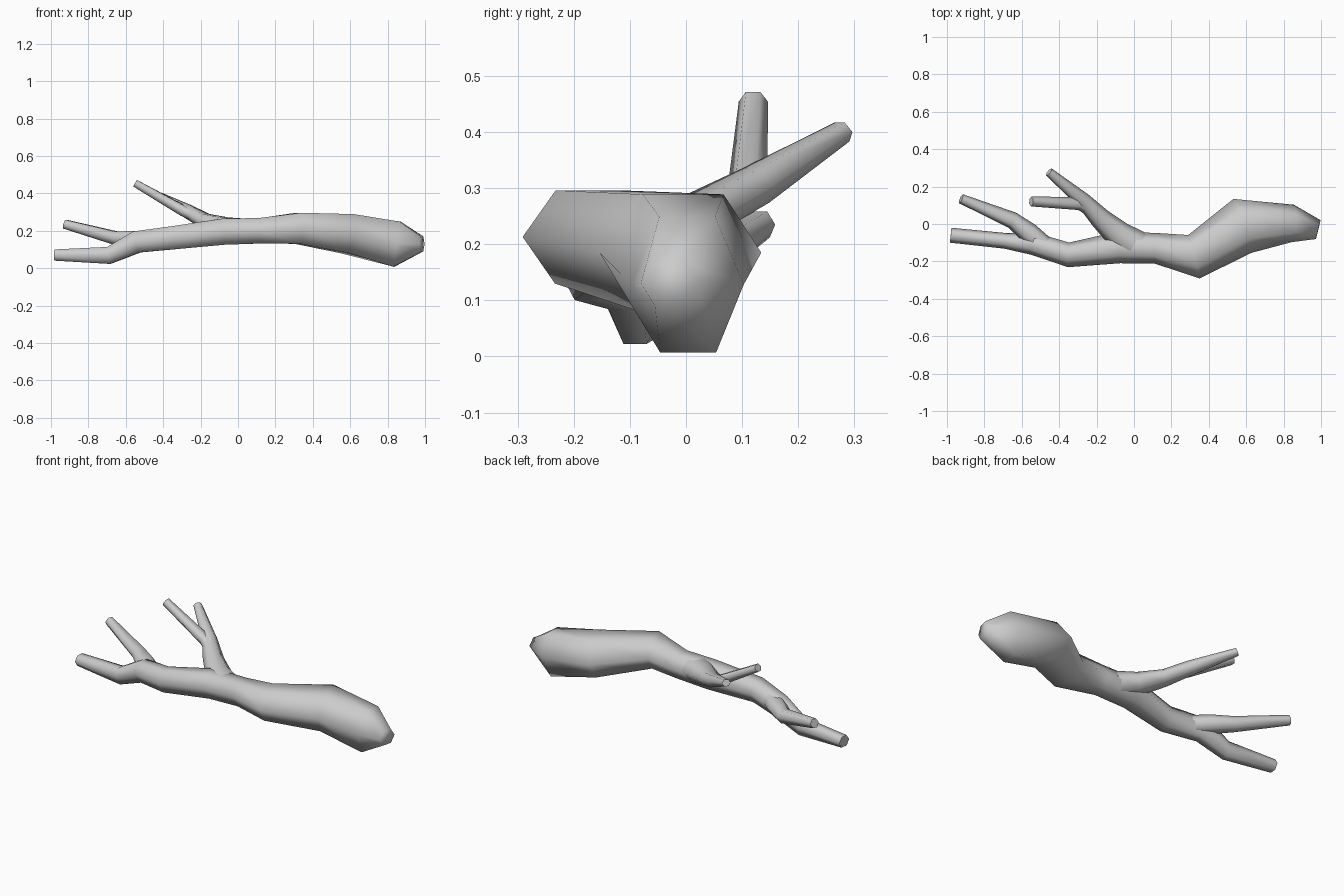
import bpy, bmesh, math
from mathutils import Vector

SIDES = 6


def limb(name, stations):
    """Loft a six-sided tube through (x, y, z, half width, half height)."""
    bm = bmesh.new()
    pts = [Vector(s[:3]) for s in stations]
    rings = []
    for i, s in enumerate(stations):
        t = (pts[min(i + 1, len(pts) - 1)] - pts[max(i - 1, 0)]).normalized()
        side = Vector((0, 0, 1)).cross(t).normalized()
        up = t.cross(side)
        ring = []
        for k in range(SIDES):
            a = 2 * math.pi * k / SIDES
            p = pts[i] + side * math.cos(a) * s[3] + up * math.sin(a) * s[4] / 0.866
            ring.append(bm.verts.new(p))
        rings.append(ring)
    for a, b in zip(rings, rings[1:]):
        for k in range(SIDES):
            n = (k + 1) % SIDES
            bm.faces.new((a[k], a[n], b[n], b[k]))
    bm.faces.new(rings[0])
    bm.faces.new(rings[-1])
    bmesh.ops.recalc_face_normals(bm, faces=bm.faces)
    mesh = bpy.data.meshes.new(name)
    bm.to_mesh(mesh)
    bm.free()
    ob = bpy.data.objects.new(name, mesh)
    bpy.context.collection.objects.link(ob)
    bpy.ops.object.select_all(action='DESELECT')
    ob.select_set(True)
    bpy.context.view_layer.objects.active = ob
    bpy.ops.object.shade_smooth_by_angle(angle=math.radians(72))
    return ob


# Main stem: knobbly thick end, bend, then tapering into the lower fork
limb("main_stem", [
    (0.985, -0.03, 0.130, 0.052, 0.040),
    (0.85, 0.003, 0.128, 0.100, 0.122),
    (0.58, -0.01, 0.185, 0.152, 0.105),
    (0.32, -0.175, 0.213, 0.120, 0.083),
    (0.12, -0.130, 0.200, 0.082, 0.068),
    (-0.08, -0.125, 0.195, 0.085, 0.070),
    (-0.35, -0.165, 0.162, 0.066, 0.062),
    (-0.54, -0.105, 0.140, 0.060, 0.058),
    (-0.69, -0.090, 0.068, 0.042, 0.046),
    (-0.98, -0.060, 0.070, 0.040, 0.030),
])

# Rear twig of the end fork
limb("end_twig", [
    (-0.46, -0.130, 0.150, 0.050, 0.045),
    (-0.56, -0.050, 0.157, 0.056, 0.042),
    (-0.65, 0.020, 0.160, 0.045, 0.035),
    (-0.925, 0.135, 0.235, 0.026, 0.024),
])

# Raised side branch with its long tip
limb("side_branch", [
    (0.02, -0.120, 0.205, 0.085, 0.060),
    (-0.08, -0.060, 0.222, 0.075, 0.050),
    (-0.18, 0.030, 0.255, 0.057, 0.036),
    (-0.27, 0.125, 0.305, 0.042, 0.033),
    (-0.455, 0.278, 0.400, 0.024, 0.018),
])

# Upright twig of the side branch
limb("side_twig", [
    (-0.17, 0.040, 0.255, 0.040, 0.030),
    (-0.29, 0.110, 0.305, 0.036, 0.028),
    (-0.55, 0.120, 0.454, 0.026, 0.020),
])
